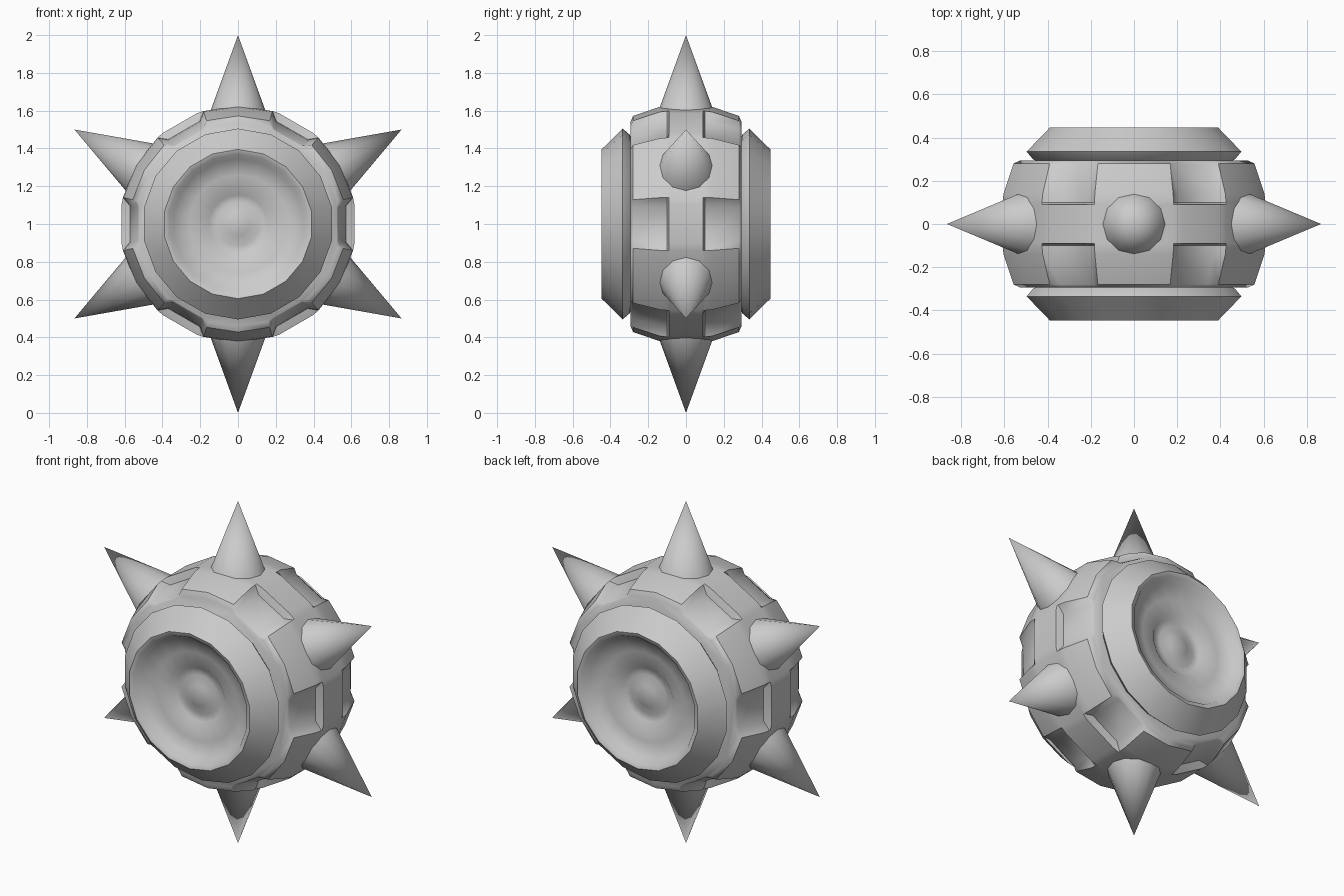
import bpy, bmesh, math
from mathutils import Matrix, Vector

if "Cube" in bpy.data.objects:
    bpy.data.objects.remove(bpy.data.objects["Cube"], do_unlink=True)

metal = bpy.data.materials.new("light_grey_metal")
metal.use_nodes = True
metal.diffuse_color = (0.6, 0.6, 0.6, 1)
metal.node_tree.nodes["Principled BSDF"].inputs["Base Color"].default_value = (0.6, 0.6, 0.6, 1)

CENTRE = Vector((0, 0, 1))


def finish(bm, name, angle=45):
    bmesh.ops.recalc_face_normals(bm, faces=bm.faces)
    mesh = bpy.data.meshes.new(name)
    bm.to_mesh(mesh)
    bm.free()
    mesh.materials.append(metal)
    obj = bpy.data.objects.new(name, mesh)
    bpy.context.collection.objects.link(obj)
    obj.location = CENTRE
    bpy.ops.object.select_all(action='DESELECT')
    obj.select_set(True)
    bpy.context.view_layer.objects.active = obj
    bpy.ops.object.shade_smooth_by_angle(angle=math.radians(angle))
    return obj


def point(radius, y, angle):
    return radius * math.cos(angle), y, radius * math.sin(angle)


def bridge(bm, rings):
    for a, b in zip(rings, rings[1:]):
        n = len(a)
        for i in range(n):
            j = (i + 1) % n
            bm.faces.new((a[i], a[j], b[j], b[i]))


# Drum: barrel section with six pairs of pockets between the spikes
def make_drum():
    half = [(0.09, 0.625, 0), (0.1, 0.625, 0.045), (0.14, 0.62, 0.045),
            (0.28, 0.572, 0.035), (0.295, 0.54, 0.01)]
    rows = [(-y, r, d) for y, r, d in reversed(half)] + half
    sector = [(-13, False), (-9.5, True), (9.5, True), (13, False), (30, False)]
    bm = bmesh.new()
    rings = []
    for y, r, depth in rows:
        ring = []
        for k in range(6):
            for deg, pocket in sector:
                radius = r - depth if pocket else r
                ring.append(bm.verts.new(point(radius, y, math.radians(60 * k + deg))))
        rings.append(ring)
    bridge(bm, rings)
    bm.faces.new(rings[0])
    bm.faces.new(rings[-1])
    finish(bm, "drum")


# Hub cap: bevelled ring, dished face, sunken middle with a small dome
def make_hub_cap(name, side):
    profile = [(0.44, 0.28), (0.475, 0.3), (0.505, 0.335), (0.395, 0.447),
               (0.37, 0.44), (0.345, 0.4), (0.26, 0.38), (0.18, 0.37),
               (0.155, 0.35), (0.115, 0.346), (0.06, 0.366)]
    sides = 18
    bm = bmesh.new()
    rings = [[bm.verts.new(point(r, side * y, math.pi / 2 + math.tau * i / sides))
              for i in range(sides)] for r, y in profile]
    bridge(bm, rings)
    bm.faces.new(rings[0])
    tip = bm.verts.new((0, side * 0.374, 0))
    last = rings[-1]
    for i in range(sides):
        bm.faces.new((last[i], last[(i + 1) % sides], tip))
    finish(bm, name, 50)


# Spikes: cones rooted inside the drum, pointing outward
def make_spike(index):
    base, tip = 0.56, 1.0
    bm = bmesh.new()
    turn = Matrix.Rotation(math.radians(60 * index), 4, 'Y')
    place = turn @ Matrix.Translation((0, 0, (base + tip) / 2))
    bmesh.ops.create_cone(bm, cap_ends=True, segments=12, radius1=0.16, radius2=0,
                          depth=tip - base, matrix=place)
    finish(bm, f"spike_{index + 1}")


make_drum()
make_hub_cap("front_hub_cap", -1)
make_hub_cap("back_hub_cap", 1)
for index in range(6):
    make_spike(index)
